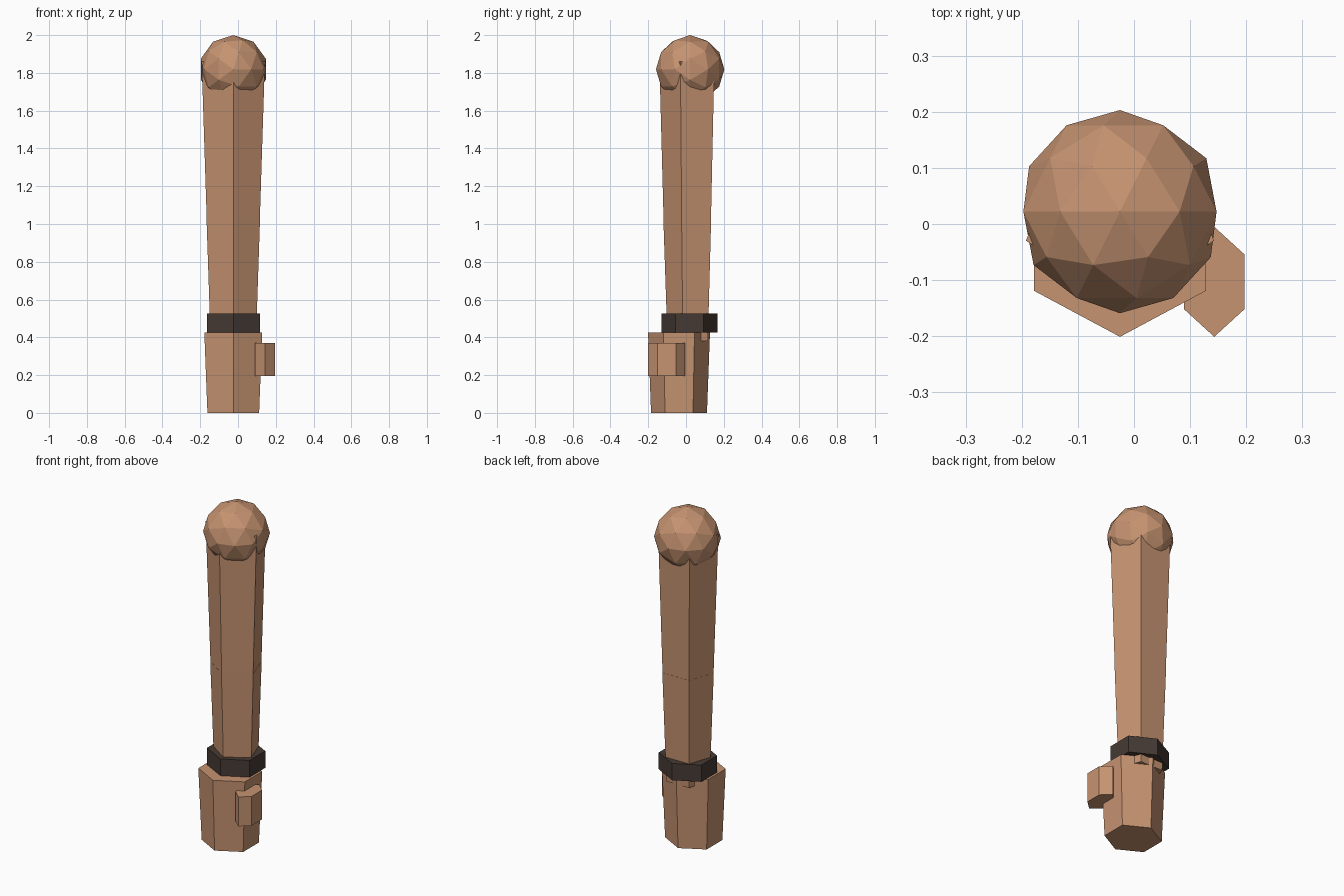
import bpy, bmesh, math
from mathutils import Matrix

if "Cube" in bpy.data.objects:
    bpy.data.objects.remove(bpy.data.objects["Cube"])


def material(name, rgb):
    m = bpy.data.materials.new(name)
    m.diffuse_color = (*rgb, 1)
    m.use_nodes = True
    m.node_tree.nodes["Principled BSDF"].inputs["Base Color"].default_value = m.diffuse_color
    return m


skin = material("skin", (0.565, 0.292, 0.165))
dark = material("dark_band", (0.061, 0.042, 0.034))


def make_object(name, bm, mat):
    bmesh.ops.recalc_face_normals(bm, faces=bm.faces)
    me = bpy.data.meshes.new(name)
    bm.to_mesh(me)
    bm.free()
    me.materials.append(mat)
    ob = bpy.data.objects.new(name, me)
    bpy.context.collection.objects.link(ob)
    return ob


def tapered_prism(name, mat, sides, centre, bottom, top):
    """Prism with one corner facing the front; bottom and top are (z, x radius, y radius)."""
    bm = bmesh.new()
    rings = []
    for z, rx, ry in (bottom, top):
        ring = []
        for i in range(sides):
            a = -math.pi / 2 + i * math.tau / sides
            ring.append(bm.verts.new((centre[0] + rx * math.cos(a),
                                      centre[1] + ry * math.sin(a), z)))
        rings.append(ring)
    low, high = rings
    bm.faces.new(low[::-1])
    bm.faces.new(high)
    for i in range(sides):
        j = (i + 1) % sides
        bm.faces.new((low[i], low[j], high[j], high[i]))
    return make_object(name, bm, mat)


AXIS = (-0.025, 0.02)

# Five-sided arm in two lengths, widening toward the shoulder
tapered_prism("forearm", skin, 5, AXIS, (0.38, 0.126, 0.118), (1.03, 0.149, 0.140))
tapered_prism("upper_arm", skin, 5, AXIS, (1.00, 0.147, 0.138), (1.86, 0.176, 0.161))

# Wrist band
tapered_prism("wrist_band", dark, 6, (-0.025, 0.018),
              (0.425, 0.162, 0.148), (0.525, 0.162, 0.148))

# Fist and thumb
tapered_prism("fist", skin, 6, (-0.025, -0.037), (0.0, 0.158, 0.148), (0.425, 0.177, 0.164))
tapered_prism("thumb", skin, 6, (0.143, -0.103), (0.195, 0.062, 0.098), (0.37, 0.062, 0.098))

# Faceted shoulder ball with its poles along y
bm = bmesh.new()
bmesh.ops.create_icosphere(
    bm, subdivisions=2, radius=0.181,
    matrix=Matrix.Translation((-0.025, 0.022, 1.819)) @ Matrix.Rotation(math.pi / 2, 4, 'X'))
make_object("shoulder_ball", bm, skin)
